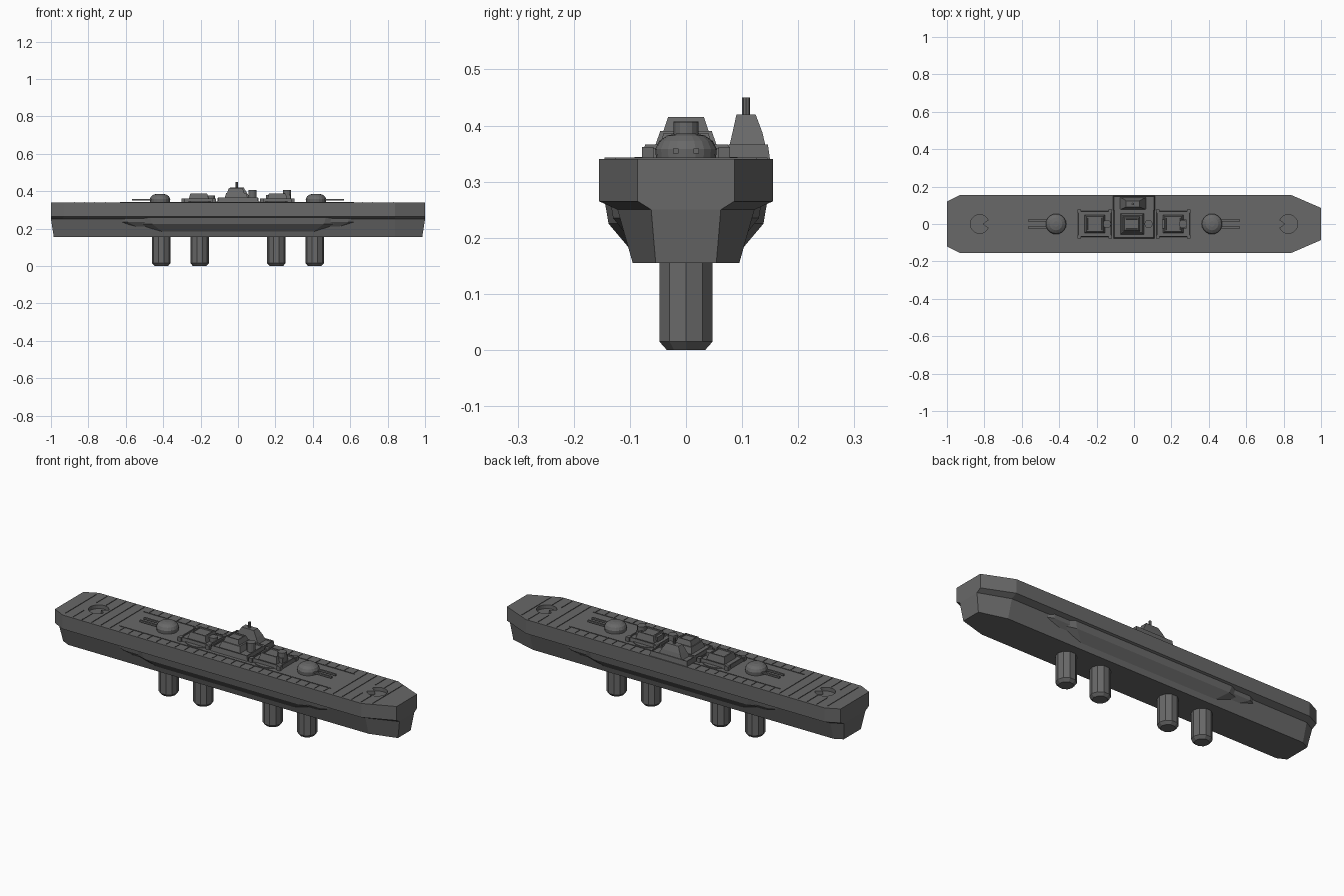
import bpy, bmesh, math

cube = bpy.data.objects.get("Cube")
if cube:
    bpy.data.objects.remove(cube, do_unlink=True)

grey = bpy.data.materials.new("dark_grey")
grey.use_nodes = True
grey.diffuse_color = (0.14, 0.14, 0.14, 1)
grey.node_tree.nodes["Principled BSDF"].inputs["Base Color"].default_value = (0.14, 0.14, 0.14, 1)


def finish(name, bm):
    bmesh.ops.recalc_face_normals(bm, faces=bm.faces)
    mesh = bpy.data.meshes.new(name)
    bm.to_mesh(mesh)
    bm.free()
    mesh.materials.append(grey)
    ob = bpy.data.objects.new(name, mesh)
    bpy.context.collection.objects.link(ob)
    return ob


def loft(name, rings, rim=0):
    """Skin stacked rings of points; rim sinks the top inside a parapet."""
    bm = bmesh.new()
    rows = [[bm.verts.new(p) for p in ring] for ring in rings]
    n = len(rows[0])
    for a, b in zip(rows, rows[1:]):
        for i in range(n):
            j = (i + 1) % n
            bm.faces.new((a[i], a[j], b[j], b[i]))
    bm.faces.new(rows[0][::-1])
    top = bm.faces.new(rows[-1])
    if rim:
        bm.normal_update()
        bmesh.ops.inset_region(bm, faces=[top], thickness=rim)
        inner = bmesh.ops.inset_region(bm, faces=[top], thickness=0.001)
        for v in top.verts:
            v.co.z -= 0.006
    return finish(name, bm)


def box(name, x0, x1, y0, y1, z0, z1, taper=0, rim=0):
    def rect(t, z):
        return [(x0 + t, y0 + t, z), (x1 - t, y0 + t, z), (x1 - t, y1 - t, z), (x0 + t, y1 - t, z)]
    return loft(name, [rect(0, z0), rect(taper, z1)], rim)


def lathe(name, x, y, profile, n):
    return loft(name, [[(x + r * math.cos(math.tau * i / n), y + r * math.sin(math.tau * i / n), z)
                        for i in range(n)] for r, z in profile])


def outline(half, z):
    """Mirror a half outline, running stern to bow, across the centre line."""
    return [(x, -y, z) for x, y in half] + [(x, y, z) for x, y in reversed(half)]


# Hull with overhanging deck slab
deck = [(-1, .12), (-.93, .155), (.84, .155), (1, .086)]
waist = [(-1, .09), (-.94, .122), (.84, .122), (1, .062)]
keel = [(-.985, .072), (-.94, .095), (.84, .095), (.985, .054)]
hull = loft("hull", [outline(keel, .155), outline(waist, .25), outline(deck, .265), outline(deck, .34)])

# Round keyed hatches sunk into the deck ends
for side in (-1, 1):
    ring = []
    for i in range(25):
        a = math.radians(25 + 310 * i / 24)
        ring.append((side * (.825 - .05 * math.cos(a)), .05 * math.sin(a)))
    ring.append((side * .81, 0))
    cutter = loft("hatch_cutter", [[(x, y, z) for x, y in ring] for z in (.32, .36)])
    cutter.hide_render = True
    mod = hull.modifiers.new("hatch", 'BOOLEAN')
    mod.operation = 'DIFFERENCE'
    mod.solver = 'EXACT'
    mod.object = cutter
    bpy.context.view_layer.objects.active = hull
    bpy.ops.object.modifier_apply(modifier=mod.name)
    bpy.data.objects.remove(cutter, do_unlink=True)


# Side bulges, a deep one over a longer shallow one
def bulge(name, levels):
    loft(name, [outline([(-e, ye), (-s, ys), (s, ys), (e, ye)], z) for e, ye, s, ys, z in levels])


bulge("side_bulge", [(.46, .085, .40, .1, .18), (.55, .11, .46, .138, .225), (.56, .115, .47, .144, .26)])
bulge("side_bulge_ends", [(.58, .1, .54, .11, .21), (.64, .11, .59, .13, .235), (.64, .115, .59, .134, .26)])

# Support pegs
for x in (-.41, -.205, .205, .41):
    lathe("support_peg", x, 0, [(.036, 0), (.05, .015), (.05, .16)], 10)


# Thin deck ribs
def rib(x, y0, y1):
    box("deck_rib", x - .001, x + .001, y0, y1, .338, .343)


for i in range(34):
    x = -.93 + i * .055
    w = .145 if x < .84 else .145 - (x - .84) * .43
    if x < -.92:
        w = .13
    if abs(x) < .63:
        gap = .1
    elif abs(abs(x) - .825) < .053:
        gap = .055
    else:
        gap = 0
    if gap:
        rib(x, gap, w)
        rib(x, -w, -gap)
    else:
        rib(x, -w, w)
for y in (-.1, .1):
    box("deck_long_rib", -.63, .62, y - .001, y + .001, .338, .343)

# Twin-gun turrets facing each end
for side in (-1, 1):
    x = side * .417
    lathe("turret", x, 0, [(.053, .338), (.055, .358), (.048, .372), (.034, .382), (.015, .386)], 20)
    for y in (-.018, .018):
        box("gun_barrel", *sorted((x, side * .568)), y - .005, y + .005, .35, .359)
    # Low round platform under each deckhouse
    lathe("round_platform", side * .205, 0, [(.092, .338), (.092, .344)], 24)
    # Stepped deckhouse
    xs = side * .21
    box("deckhouse_base", xs - .09, xs + .09, -.07, .07, .338, .36, .003, .008)
    for px in (-.083, .083):
        for py in (-.068, .068):
            box("corner_post", xs + px - .01, xs + px + .01, py - .01, py + .01, .338, .362)
    box("deckhouse_top", xs - .055, xs + .055, -.05, .05, .35, .387, .01, .01)
box("deckhouse_cross_house", .15, .28, -.025, .025, .35, .38)

# Central bridge in tiers
box("bridge_base", -.11, .11, -.078, .08, .338, .366, .005, .008)
box("bridge_middle", -.075, .055, -.058, .058, .355, .39, .012)
box("bridge_upper", -.06, .035, -.042, .042, .385, .415, .01, .009)

# Funnels
for x, z in ((-.145, .376), (.078, .407), (.262, .405)):
    lathe("funnel", x, 0, [(.022, .345), (.022, z)], 12)

# Island tower and mast on the left edge of the deck
box("island_base", -.112, .112, .072, .15, .338, .366, .004, .006)
loft("island_tower", [[(x0, y0, z), (x1, y0, z), (x1, y1, z), (x0, y1, z)] for x0, x1, y0, y1, z in (
    (-.08, .07, .074, .145, .35), (-.06, .05, .083, .136, .388), (-.042, .03, .09, .124, .42))])
lathe("mast", -.006, .107, [(.007, .41), (.007, .45)], 8)
